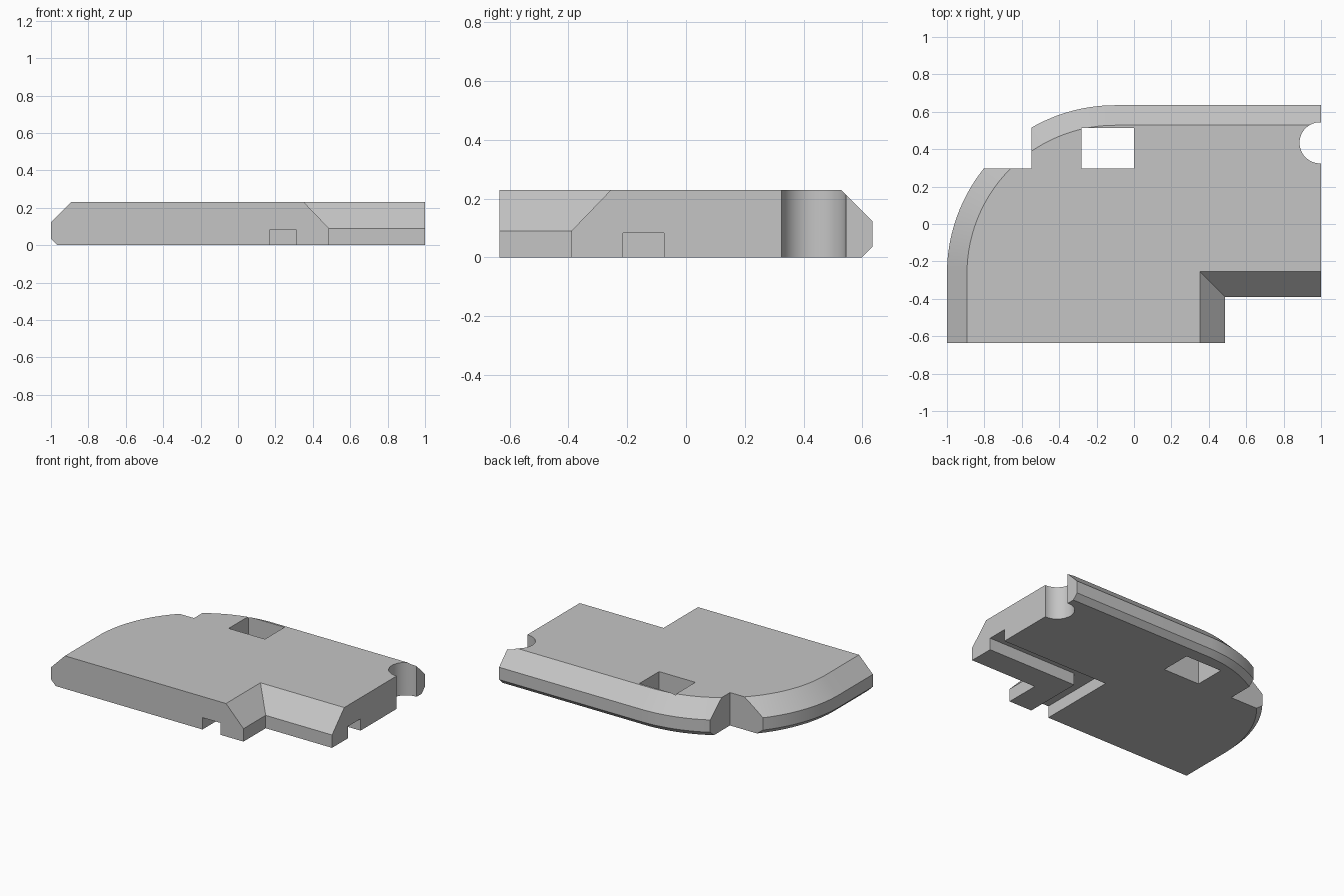
import bpy
import bmesh
from math import sin, cos, pi

cube = bpy.data.objects.get("Cube")
if cube:
    bpy.data.objects.remove(cube, do_unlink=True)

grey = bpy.data.materials.new("light grey")
grey.use_nodes = True
colour = (0.56, 0.56, 0.56, 1)
grey.diffuse_color = colour
grey.node_tree.nodes["Principled BSDF"].inputs["Base Color"].default_value = colour


def loft(name, rings):
    """Closed solid through stacked outlines, each given as (points, height)."""
    bm = bmesh.new()
    loops = [[bm.verts.new((x, y, z)) for x, y in pts] for pts, z in rings]
    for low, high in zip(loops, loops[1:]):
        for i in range(len(low)):
            j = (i + 1) % len(low)
            bm.faces.new((low[i], low[j], high[j], high[i]))
    bm.faces.new(loops[0][::-1])
    bm.faces.new(loops[-1])
    bmesh.ops.recalc_face_normals(bm, faces=bm.faces)
    mesh = bpy.data.meshes.new(name)
    bm.to_mesh(mesh)
    bm.free()
    mesh.materials.append(grey)
    obj = bpy.data.objects.new(name, mesh)
    bpy.context.collection.objects.link(obj)
    return obj


def prism(name, pts, z0=-0.1, z1=0.4):
    return loft(name, [(pts, z0), (pts, z1)])


def rect(x0, x1, y0, y1):
    return [(x0, y0), (x1, y0), (x1, y1), (x0, y1)]


def arc(cx, cy, r, a0, a1, n):
    return [(cx + r * cos(a0 + (a1 - a0) * i / n),
             cy + r * sin(a0 + (a1 - a0) * i / n)) for i in range(n + 1)]


HALF_Y, TOP, RADIUS = 0.635, 0.23, 0.9


def outline(inset):
    """Plate outline, pulled in along the left side, round corner and back."""
    corner = arc(RADIUS - 1, HALF_Y - RADIUS, RADIUS - inset, pi / 2, pi, 40)
    return [(1, -HALF_Y), (1, HALF_Y - inset)] + corner + [(inset - 1, -HALF_Y)]


# Plate with bevelled left and back rim
plate = loft("plate", [(outline(0.036), 0), (outline(0), 0.036),
                       (outline(0), 0.122), (outline(0.107), TOP)])


# Front notch with sloped upper walls
def notch(grow):
    return rect(0.487 - grow, 1.5, -1, -0.39 + grow)


slope = 0.135 / 0.14
cutters = [
    loft("front_notch_cutter", [(notch(0), -0.1), (notch(0), 0.09),
                                (notch(slope * 0.21), 0.3)]),
    # Cut in the round corner, and the square through hole
    prism("corner_notch_cutter", rect(-1.5, -0.548, 0.297, 1)),
    prism("hole_cutter", rect(-0.28, 0, 0.297, 0.514)),
    # Half-round recess in the right edge
    prism("recess_cutter", arc(0.995, 0.434, 0.11, 0, 2 * pi, 64)[:-1]),
    # L-shaped channel in the underside
    prism("channel_cutter", [(0.17, -1), (0.31, -1), (0.31, -0.215), (1.5, -0.215),
                             (1.5, -0.075), (0.17, -0.075)], -0.1, 0.083),
]

bpy.ops.object.select_all(action='DESELECT')
bpy.context.view_layer.objects.active = plate
plate.select_set(True)
for cutter in cutters:
    cutter.hide_render = True
    mod = plate.modifiers.new(cutter.name, 'BOOLEAN')
    mod.operation = 'DIFFERENCE'
    mod.solver = 'EXACT'
    mod.object = cutter
    bpy.ops.object.modifier_apply(modifier=mod.name)
    bpy.data.objects.remove(cutter, do_unlink=True)

bpy.ops.object.shade_smooth_by_angle(angle=pi / 6)
